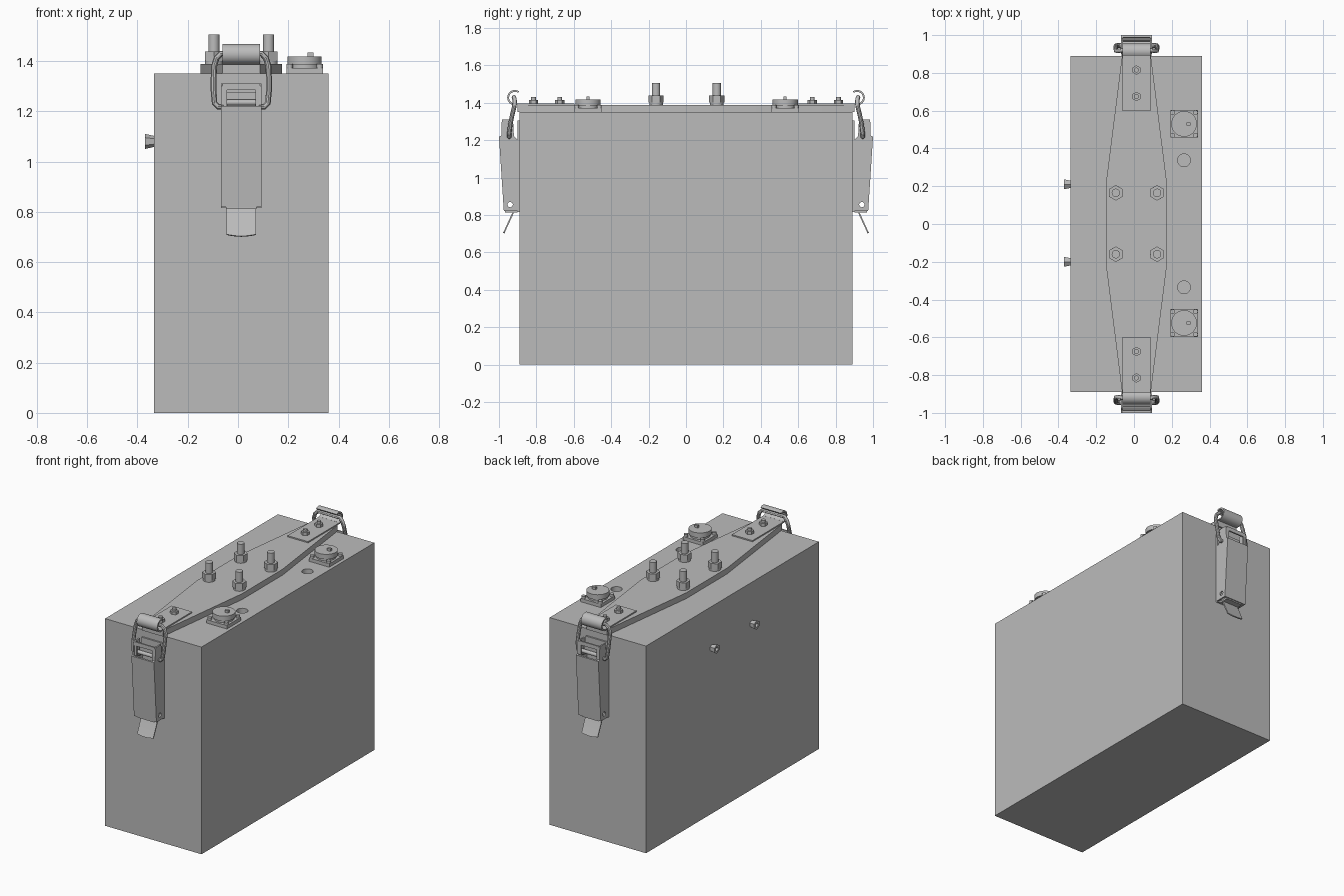
import bpy, bmesh, math
from mathutils import Matrix, Vector

cube = bpy.data.objects.get("Cube")
if cube:
    bpy.data.objects.remove(cube, do_unlink=True)

grey = bpy.data.materials.new("plain_grey")
grey.use_nodes = True
grey.diffuse_color = (0.5, 0.5, 0.5, 1)
grey.node_tree.nodes["Principled BSDF"].inputs["Base Color"].default_value = (0.5, 0.5, 0.5, 1)

CX = 0.013      # centre line of strap and latches
TOP = 1.35      # top of the case
STRAP = 1.388   # top of the strap
parts = []


def finish(name, bm, matrix=None):
    bmesh.ops.recalc_face_normals(bm, faces=bm.faces)
    mesh = bpy.data.meshes.new(name)
    bm.to_mesh(mesh)
    bm.free()
    mesh.materials.append(grey)
    ob = bpy.data.objects.new(name, mesh)
    bpy.context.collection.objects.link(ob)
    if matrix:
        ob.matrix_world = matrix
    parts.append(ob)
    return ob


def box(name, x, y, z, matrix=None):
    bm = bmesh.new()
    bmesh.ops.create_cube(bm, size=1)
    for v in bm.verts:
        v.co = [lo + (c + 0.5) * (hi - lo) for c, (lo, hi) in zip(v.co, (x, y, z))]
    return finish(name, bm, matrix)


def prism(name, points, axis, lo, hi, matrix=None):
    """Extrude a 2D outline along x (points are y,z), y (x,z) or z (x,y)."""
    bm = bmesh.new()

    def at(p, d):
        co = list(p)
        co.insert("xyz".index(axis), d)
        return bm.verts.new(co)
    face = bm.faces.new([at(p, lo) for p in points])
    shift = Vector((0, 0, 0))
    shift["xyz".index(axis)] = hi - lo
    new = bmesh.ops.extrude_face_region(bm, geom=[face])["geom"]
    bmesh.ops.translate(bm, vec=shift, verts=[g for g in new if isinstance(g, bmesh.types.BMVert)])
    if not any(len(f.verts) == len(points) and abs(f.calc_center_median()["xyz".index(axis)] - lo) < 1e-6
               for f in bm.faces):
        bm.faces.new([v for v in bm.verts][:len(points)])
    return finish(name, bm, matrix)


def rod(name, start, end, r, r2=None, n=32, matrix=None):
    a, b = Vector(start), Vector(end)
    bm = bmesh.new()
    bmesh.ops.create_cone(bm, cap_ends=True, segments=n, radius1=r,
                          radius2=r if r2 is None else r2, depth=(b - a).length)
    turn = (b - a).to_track_quat('Z', 'Y').to_matrix().to_4x4()
    bmesh.ops.transform(bm, matrix=Matrix.Translation((a + b) / 2) @ turn, verts=bm.verts)
    return finish(name, bm, matrix)


def post(name, x, y, z0, z1, r, n=32, r2=None):
    return rod(name, (x, y, z0), (x, y, z1), r, r2, n)


def cut(target, cutter):
    cutter.hide_render = True
    mod = target.modifiers.new("cut", 'BOOLEAN')
    mod.operation = 'DIFFERENCE'
    mod.solver = 'EXACT'
    mod.object = cutter
    bpy.context.view_layer.objects.active = target
    bpy.ops.object.modifier_apply(modifier=mod.name)
    parts.remove(cutter)
    bpy.data.objects.remove(cutter, do_unlink=True)


def wire(name, points, r, matrix):
    data = bpy.data.curves.new(name, 'CURVE')
    data.dimensions = '3D'
    data.bevel_depth = r
    data.bevel_resolution = 3
    data.use_fill_caps = True
    spline = data.splines.new('POLY')
    spline.points.add(len(points) - 1)
    for sp, p in zip(spline.points, points):
        sp.co = (*p, 1)
    data.materials.append(grey)
    ob = bpy.data.objects.new(name, data)
    bpy.context.collection.objects.link(ob)
    ob.matrix_world = matrix
    bpy.ops.object.select_all(action='DESELECT')
    ob.select_set(True)
    bpy.context.view_layer.objects.active = ob
    bpy.ops.object.convert(target='MESH')
    parts.append(bpy.context.view_layer.objects.active)


# Case with two round vent holes
case = box("case", (-0.335, 0.36), (-0.89, 0.89), (0, TOP))
for y in (-0.335, 0.337):
    cut(case, post("vent_cutter", 0.265, y, TOP - 0.04, TOP + 0.05, 0.034))

# Tapered strap over the top
strap = [(0.162, -0.21), (0.162, 0.21), (0.075, 0.9), (-0.075, 0.9),
         (-0.162, 0.21), (-0.162, -0.21), (-0.075, -0.9), (0.075, -0.9)]
prism("strap", [(CX + x, y) for x, y in strap], 'z', TOP, STRAP)

# Terminal studs with washers and nuts
for x in (-0.096, 0.122):
    for y in (-0.16, 0.165):
        post("terminal_washer", x, y, STRAP, STRAP + 0.012, 0.036)
        post("terminal_nut", x, y, STRAP + 0.012, STRAP + 0.05, 0.041, 6)
        post("terminal_stud", x, y, STRAP, 1.505, 0.022)

# Square sockets with round caps and corner screws
for s in (-1, 1):
    x, y = 0.265, 0.527 * s + 0.003
    box("socket_flange", (x - 0.073, x + 0.073), (y - 0.073, y + 0.073), (TOP, 1.372))
    post("socket_neck", x, y, 1.37, 1.39, 0.06)
    post("socket_cap", x, y, 1.386, 1.418, 0.068)
    box("socket_key", (x + 0.012, x + 0.035), (y - 0.008, y + 0.008), (1.41, 1.434))
    for dx in (-0.06, 0.06):
        for dy in (-0.06, 0.06):
            post("socket_screw", x + dx, y + dy, 1.37, 1.388, 0.013, 16)

# Side fittings: flared hexagonal nozzles with a bore
for y in (-0.2, 0.21):
    fitting = rod("side_fitting", (-0.33, y, 1.08), (-0.37, y, 1.08), 0.021, 0.03, n=6)
    cut(fitting, rod("bore_cutter", (-0.35, y, 1.08), (-0.4, y, 1.08), 0.013))

# Latch on each end, shaped for the back and turned round for the front
for side, angle in (("back", 0), ("front", math.pi)):
    m = Matrix.Translation((CX, 0, 0)) @ Matrix.Rotation(angle, 4, 'Z')

    # Hook plate, its screws and the curled hook
    box(side + "_hook_plate", (-0.074, 0.074), (0.597, 0.925), (STRAP, STRAP + 0.008), m)
    for y in (0.675, 0.815):
        rod(side + "_plate_nut", (0, y, 1.39), (0, y, 1.415), 0.025, n=6, matrix=m)
        rod(side + "_plate_screw", (0, y, 1.39), (0, y, 1.43), 0.013, n=16, matrix=m)
    arc = [math.radians(a) for a in range(-80, 126, 12)]
    curl = [(0.915 + r * math.cos(a), 1.427 + r * math.sin(a))
            for r, sweep in ((0.041, arc), (0.031, arc[::-1])) for a in sweep]
    prism(side + "_hook", curl, 'x', -0.074, 0.074, m)

    # Wire bail
    leg = [(0.055, 0.945, 1.218), (0.092, 0.945, 1.218), (0.106, 0.945, 1.232),
           (0.11, 0.94, 1.28), (0.11, 0.93, 1.33), (0.108, 0.918, 1.38),
           (0.098, 0.916, 1.412), (0.08, 0.92, 1.43)]
    wire(side + "_bail", leg + [(-x, y, z) for x, y, z in reversed(leg)], 0.012, m)

    # Lever: base plate, cheeks with a pin hole, outer panel
    box(side + "_latch_base", (-0.08, 0.08), (0.889, 0.9), (0.815, 1.305), m)
    cheek = [(0.9, 0.82), (0.972, 0.82), (0.997, 1.22), (0.987, 1.225),
             (0.985, 1.3), (0.975, 1.31), (0.925, 1.31), (0.92, 1.22), (0.9, 1.2)]
    for x in (-0.081, 0.071):
        wall = prism(side + "_lever_cheek", cheek, 'x', x, x + 0.01, m)
        cut(wall, rod("pin_cutter", (-0.2, 0.94, 0.855), (0.2, 0.94, 0.855), 0.014, matrix=m))
    panel = [(0.962, 0.82), (0.974, 0.82), (1.0, 1.22), (0.987, 1.22)]
    prism(side + "_lever_panel", panel, 'x', -0.081, 0.081, m)
    box(side + "_lever_foot", (-0.06, 0.06), (0.9, 0.968), (0.812, 0.824), m)

    # Open frame at the lever top, with cross pins inside
    box(side + "_frame_top", (-0.075, 0.075), (0.975, 0.985), (1.285, 1.31), m)
    for x in (-0.076, 0.056):
        box(side + "_frame_post", (x, x + 0.02), (0.975, 0.985), (1.22, 1.29), m)
    box(side + "_frame_strip", (-0.06, 0.06), (0.935, 0.945), (1.232, 1.275), m)
    rod(side + "_cross_pin", (-0.075, 0.955, 1.235), (0.075, 0.955, 1.235), 0.012, matrix=m)

    # Pull tab with a rounded lower edge
    tab = [(0.92, 0.82), (0.927, 0.82), (0.932, 0.805), (0.975, 0.706),
           (0.968, 0.704), (0.924, 0.803)]
    pull = prism(side + "_pull_tab", tab, 'x', -0.058, 0.058, m)
    for v in pull.data.vertices:
        if v.co.z < 0.75:
            v.co.z += 0.004
    tip = [(-0.058, 0), (0.058, 0)] + [(0.058 - 0.0145 * i, -0.0075 * math.sin(math.pi * i / 8))
                                      for i in range(1, 8)]
    slope = Matrix.Translation((0, 0.9715, 0.709)) @ Matrix.Rotation(math.radians(23), 4, 'X')
    prism(side + "_tab_tip", tip, 'y', -0.0037, 0.0037, m @ slope)

# Smooth round parts, keep hard edges
bpy.ops.object.select_all(action='DESELECT')
for ob in parts:
    ob.select_set(True)
bpy.context.view_layer.objects.active = case
bpy.ops.object.shade_smooth_by_angle(angle=math.radians(35))
